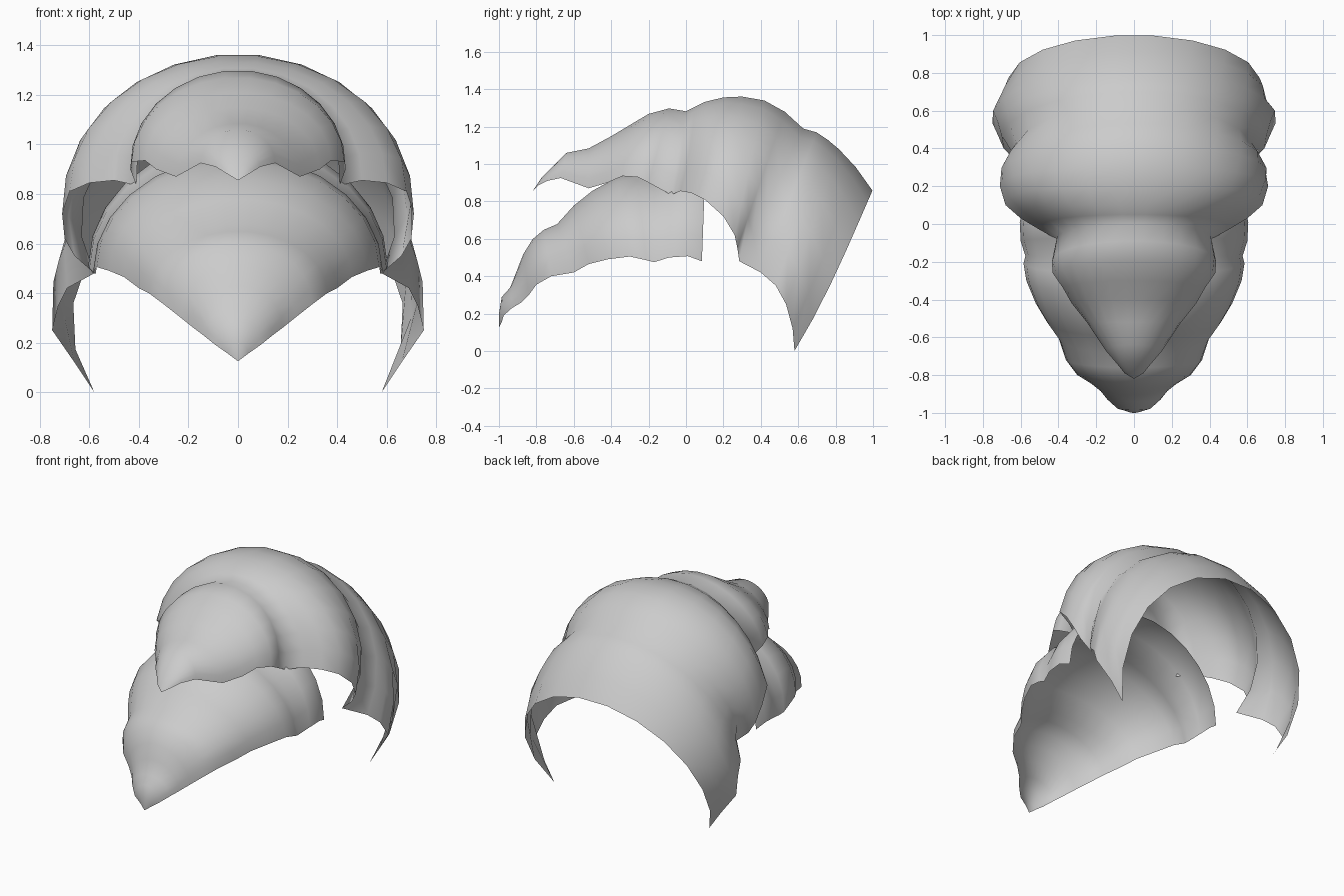
import bpy, bmesh
from math import sin, cos, radians, pi


def shell(name, rings, segs=13):
    """Loft tilted elliptical arches:
    (top y, top z, edge x, edge y, edge z, half angle[, backward bow of the flanks])."""
    bm = bmesh.new()
    rows = []
    for ty, tz, ex, ey, ez, ang, *bow in rings:
        a = radians(ang)
        k = cos(a)
        w = ex / sin(a)
        b = bow[0] if bow else 0
        cy, cz = (ey - ty * k) / (1 - k), (ez - tz * k) / (1 - k)
        row = []
        for i in range(segs + 1):
            u = 2 * i / segs - 1
            t = a * u
            # the middle facet stays level with the ring's top
            row.append(bm.verts.new((w * sin(t),
                                     cy + (ty - cy) * cos(t) + b * sin(pi * u * u),
                                     cz + (tz - cz) * cos(t))))
        rows.append(row)
    for r, s in zip(rows, rows[1:]):
        for i in range(segs):
            bm.faces.new((r[i], r[i + 1], s[i + 1], s[i]))
    bmesh.ops.remove_doubles(bm, verts=bm.verts, dist=0.0005)
    bmesh.ops.recalc_face_normals(bm, faces=bm.faces)
    if sum(f.normal.z for f in bm.faces) < 0:
        bmesh.ops.reverse_faces(bm, faces=bm.faces)
    for f in bm.faces:
        f.smooth = True
    me = bpy.data.meshes.new(name)
    bm.to_mesh(me)
    bm.free()
    ob = bpy.data.objects.new(name, me)
    bpy.context.collection.objects.link(ob)
    return ob


# Upper shell: beak, hood, wide dome, then the flared rear panel with side points
shell("upper_shell", [
    (-.82, .855, 0, -.82, .855, 90),
    (-.77, .93, .05, -.79, .885, 90),
    (-.73, .97, .09, -.74, .91, 90),
    (-.64, 1.06, .15, -.67, .925, 90),
    (-.52, 1.085, .25, -.52, .87, 90),
    (-.40, 1.15, .33, -.42, .90, 90),
    (-.30, 1.21, .375, -.34, .935, 90),
    (-.20, 1.27, .43, -.26, .93, 90),
    (-.09, 1.30, .435, -.20, .90, 92),
    (.00, 1.285, .41, -.08, .835, 95),
    (.05, 1.31, .50, -.03, .855, 92, .01),
    (.10, 1.335, .60, .03, .845, 90, .02),
    (.20, 1.36, .68, .10, .81, 90, .02),
    (.30, 1.365, .71, .20, .72, 92, .01),
    (.42, 1.345, .70, .26, .62, 98),
    (.53, 1.285, .66, .275, .55, 105),
    (.63, 1.195, .58, .285, .48, 114),
    (.70, 1.175, .69, .40, .42, 101),
    (.76, 1.135, .725, .48, .35, 97),
    (.82, 1.085, .75, .535, .25, 96),
    (.91, .99, .66, .57, .12, 110, .015),
    (1.0, .865, .58, .58, .00, 120, .02),
])

# Lower shell: pointed tip growing through ridges to the open arch
shell("lower_shell", [
    (-1.0, .125, 0, -1.0, .125, 90),
    (-1.0, .20, .04, -.985, .155, 90),
    (-.985, .29, .09, -.975, .19, 90),
    (-.94, .34, .14, -.93, .23, 90),
    (-.905, .43, .18, -.88, .26, 90),
    (-.87, .52, .23, -.84, .30, 90),
    (-.82, .60, .30, -.80, .355, 90),
    (-.76, .65, .36, -.72, .40, 90),
    (-.69, .68, .40, -.60, .42, 90),
    (-.60, .78, .46, -.52, .465, 90),
    (-.50, .86, .52, -.42, .49, 90),
    (-.37, .93, .57, -.30, .505, 90),
    (-.27, .955, .585, -.21, .485, 90),
    (-.17, .945, .575, -.17, .475, 90),
    (-.07, .99, .60, -.09, .50, 90),
    (.02, 1.02, .605, .01, .507, 90),
    (.105, 1.02, .585, .085, .48, 90),
])
